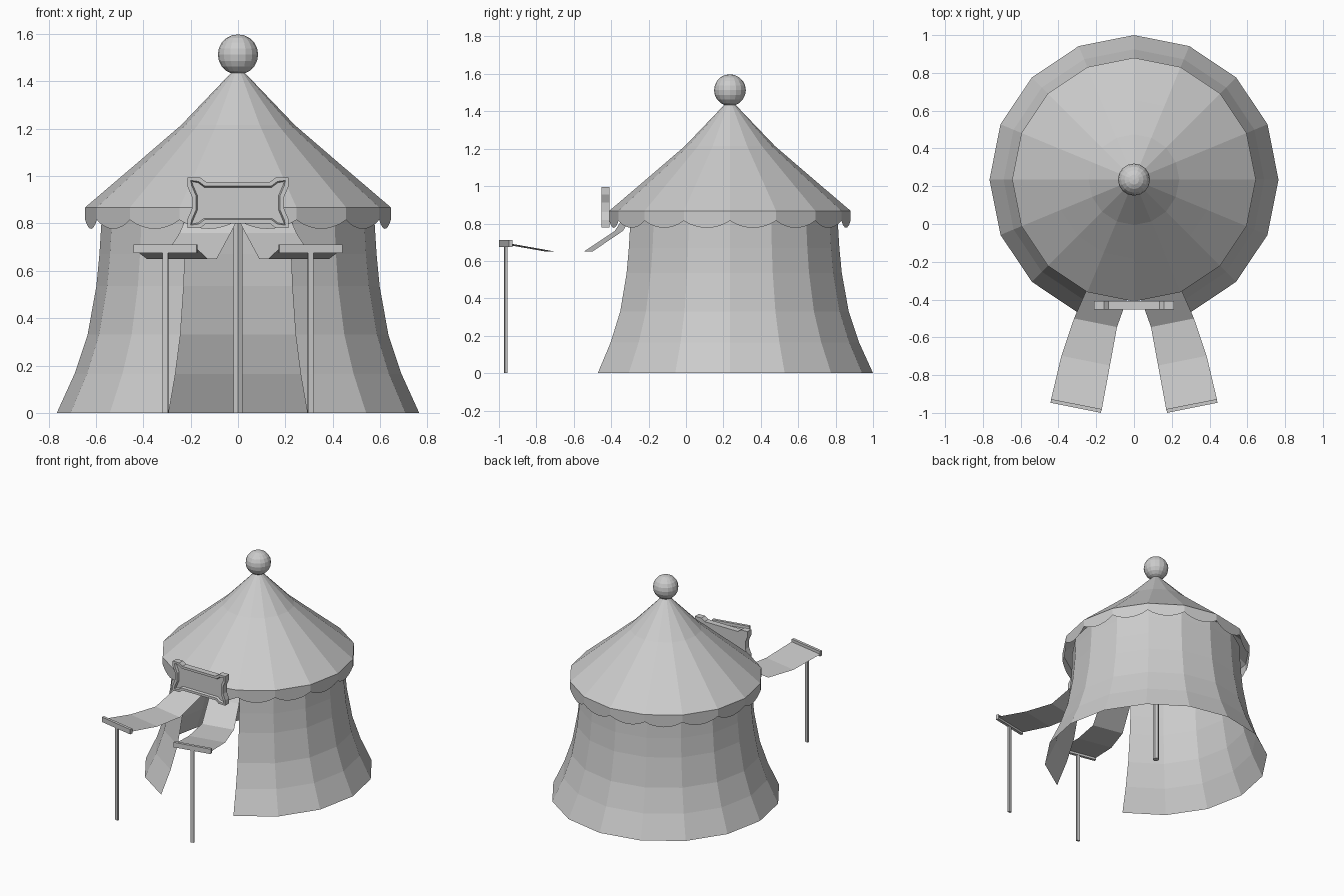
import bpy, bmesh
from math import sin, cos, pi, radians
from mathutils import Vector, Matrix

if "Cube" in bpy.data.objects:
    bpy.data.objects.remove(bpy.data.objects["Cube"])

CY = 0.235            # tent centre along y
N = 16                # sides of the tent
STEP = 2 * pi / N
A = STEP / 2          # direction of the door flaps


def make(name, verts, faces):
    me = bpy.data.meshes.new(name)
    me.from_pydata(verts, [], faces)
    ob = bpy.data.objects.new(name, me)
    bpy.context.collection.objects.link(ob)
    return ob


def polar(r, ang, z):
    # angle 0 points to the front (-y)
    return (r * sin(ang), CY - r * cos(ang), z)


def lathe(name, profile, first, last):
    cols = last - first + 1
    verts = [polar(r, i * STEP, z) for r, z in profile for i in range(first, last + 1)]
    faces = [(k * cols + i, k * cols + i + 1, (k + 1) * cols + i + 1, (k + 1) * cols + i)
             for k in range(len(profile) - 1) for i in range(cols - 1)]
    ob = make(name, verts, faces)
    bm = bmesh.new()
    bm.from_mesh(ob.data)
    bmesh.ops.remove_doubles(bm, verts=bm.verts, dist=1e-5)
    bm.to_mesh(ob.data)
    bm.free()
    return ob


def box(name, size, loc, rot):
    bpy.ops.mesh.primitive_cube_add(size=1, location=loc, rotation=(0, 0, rot))
    ob = bpy.context.object
    ob.name = name
    ob.scale = size
    return ob


# Wall cloth, with the two front panels left open
lathe("wall", [(0.765, 0), (0.69, 0.165), (0.635, 0.33), (0.598, 0.535),
               (0.585, 0.67), (0.577, 0.8), (0.577, 0.868)], 1, N - 1)

# Roof cone
lathe("roof", [(0.645, 0.868), (0.42, 1.06), (0.24, 1.215), (0.02, 1.445)], 0, N)

# Scalloped valance: one scallop per side
SUB = 8
verts, faces = [], []
for i in range(N):
    p, q = Vector(polar(0.645, i * STEP, 0)), Vector(polar(0.645, (i + 1) * STEP, 0))
    for j in range(SUB):
        t = j / SUB
        v = p.lerp(q, t)
        verts += [(v.x, v.y, 0.868), (v.x, v.y, 0.815 - 0.038 * sin(pi * t) ** 0.8)]
n = len(verts)
faces = [(k, k + 1, (k + 3) % n, (k + 2) % n) for k in range(0, n, 2)]
make("valance", verts, faces)

# Ball on top and centre pole
bpy.ops.mesh.primitive_uv_sphere_add(segments=16, ring_count=10, radius=0.085,
                                     location=(0, CY, 1.513))
bpy.context.object.name = "roof_ball"
bpy.ops.mesh.primitive_cylinder_add(vertices=6, radius=0.022, depth=1.4,
                                    location=(0, CY, 0.7))
bpy.context.object.name = "centre_pole"

# Raised door flaps with their bars and posts
# rows: distance from centre, height, inner and outer sideways offset
rows = [(0.567, 0.82, -0.113, 0.113), (0.61, 0.76, -0.09, 0.13),
        (0.783, 0.65, -0.064, 0.168), (0.99, 0.65, -0.067, 0.195),
        (1.233, 0.692, -0.07, 0.204)]
for s, side in ((1, "right"), (-1, "left")):
    def place(d, t, z):
        return (s * (d * sin(A) + t * cos(A)), CY - d * cos(A) + t * sin(A), z)
    verts = [place(d, t, z) for d, z, t0, t1 in rows for t in (t0, t1)]
    make("door_flap_" + side, verts,
         [(k, k + 1, k + 3, k + 2) for k in range(0, len(verts) - 2, 2)])
    box("flap_bar_" + side, (0.272, 0.02, 0.036), place(1.235, 0.067, 0.693), s * A)
    box("flap_post_" + side, (0.024, 0.014, 0.68), place(1.235, 0.067, 0.34), s * A)

# Sign board: flared corners, recessed panel
quarter = [(0.195, 0.026), (0.213, 0.068), (0.213, 0.107), (0.16, 0.107), (0.135, 0.088)]
outline = (quarter + [(-x, z) for x, z in reversed(quarter)]
           + [(-x, -z) for x, z in quarter] + [(x, -z) for x, z in reversed(quarter)])
bm = bmesh.new()
front = bm.faces.new([bm.verts.new((x, -0.452, z + 0.887)) for x, z in outline])
back = bmesh.ops.extrude_face_region(bm, geom=[front], use_keep_orig=True)["geom"]
bmesh.ops.translate(bm, vec=(0, 0.044, 0),
                    verts=[g for g in back if isinstance(g, bmesh.types.BMVert)])
bmesh.ops.recalc_face_normals(bm, faces=bm.faces)
bmesh.ops.inset_region(bm, faces=[front], thickness=0.018)
bmesh.ops.inset_region(bm, faces=[front], thickness=0.006)
bmesh.ops.translate(bm, vec=(0, 0.015, 0), verts=front.verts)
me = bpy.data.meshes.new("sign_board")
bm.to_mesh(me)
bm.free()
bpy.context.collection.objects.link(bpy.data.objects.new("sign_board", me))
